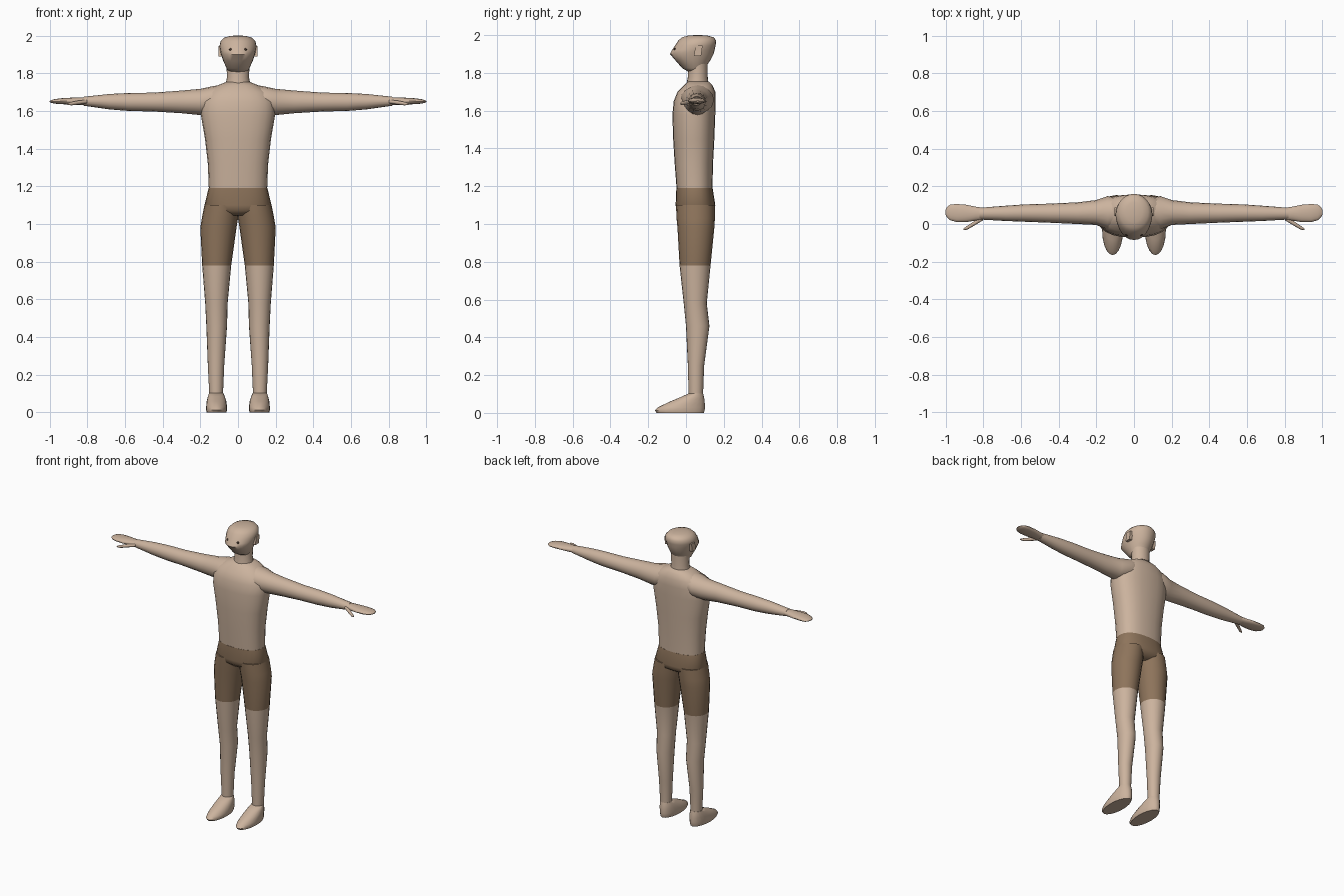
import bpy, bmesh, math
from mathutils import Vector

cube = bpy.data.objects.get("Cube")
if cube:
    bpy.data.objects.remove(cube, do_unlink=True)


def material(name, rgb):
    m = bpy.data.materials.new(name)
    m.use_nodes = True
    m.diffuse_color = (*rgb, 1)
    m.node_tree.nodes["Principled BSDF"].inputs["Base Color"].default_value = (*rgb, 1)
    return m


skin = material("skin", (0.60, 0.45, 0.34))
cloth = material("brown shorts", (0.27, 0.175, 0.105))
dark = material("dark eyes", (0.05, 0.03, 0.02))


def loft(name, rings, axis="z", power=2.0, side=1, sides=20, mat=skin, angle=50):
    """Rings are (position, u low, u high, v low, v high); u, v are x, y or y, z."""
    bm = bmesh.new()
    loops = []
    for p, u0, u1, v0, v1 in rings:
        loop = []
        for i in range(sides):
            a = math.tau * i / sides
            c, s = math.cos(a), math.sin(a)
            u = (u0 + u1) / 2 + (u1 - u0) / 2 * math.copysign(abs(c) ** (2 / power), c)
            v = (v0 + v1) / 2 + (v1 - v0) / 2 * math.copysign(abs(s) ** (2 / power), s)
            co = (u, v, p) if axis == "z" else (p, u, v)
            loop.append(bm.verts.new((co[0] * side, co[1], co[2])))
        loops.append(loop)
    for a, b in zip(loops, loops[1:]):
        for i in range(sides):
            j = (i + 1) % sides
            bm.faces.new((a[i], a[j], b[j], b[i]))
    bm.faces.new(loops[0])
    bm.faces.new(loops[-1])
    return finish(name, bm, mat, angle)


def finish(name, bm, mat, angle=50):
    bmesh.ops.recalc_face_normals(bm, faces=bm.faces)
    me = bpy.data.meshes.new(name)
    bm.to_mesh(me)
    bm.free()
    me.materials.append(mat)
    ob = bpy.data.objects.new(name, me)
    bpy.context.collection.objects.link(ob)
    bpy.ops.object.select_all(action="DESELECT")
    ob.select_set(True)
    bpy.context.view_layer.objects.active = ob
    bpy.ops.object.shade_smooth_by_angle(angle=math.radians(angle))
    return ob


def sym(z, half, y0, y1):
    return (z, -half, half, y0, y1)


# Trunk and hips
loft("torso", [sym(1.19, .155, -.05, .14), sym(1.32, .16, -.06, .143),
               sym(1.45, .175, -.068, .15), sym(1.58, .197, -.072, .155),
               sym(1.65, .195, -.065, .157), sym(1.70, .165, -.045, .155),
               sym(1.735, .11, -.01, .14), sym(1.755, .06, .01, .12)], power=2.4, sides=24)
loft("shorts_hips", [sym(1.045, .09, -.02, .11), sym(1.07, .16, -.05, .15),
                     sym(1.10, .178, -.055, .155), sym(1.19, .156, -.051, .141)],
     power=2.4, sides=24, mat=cloth)

# Neck and head
loft("neck", [sym(1.73, .068, 0, .12), sym(1.78, .058, .01, .115),
              sym(1.85, .062, .01, .115)])
loft("head", [sym(1.805, .045, .015, .095), sym(1.825, .06, -.02, .10),
              sym(1.865, .078, -.055, .128), sym(1.90, .09, -.085, .146),
              sym(1.92, .094, -.075, .151), sym(1.945, .098, -.058, .157),
              sym(1.97, .093, -.042, .160), sym(1.988, .075, -.022, .148),
              sym(1.997, .045, .01, .115), sym(2.0, .015, .045, .08)], sides=24)


def ball(name, centre, radii, mat):
    bm = bmesh.new()
    bmesh.ops.create_uvsphere(bm, u_segments=12, v_segments=8, radius=1)
    for v in bm.verts:
        v.co = Vector([c + r * k for c, r, k in zip(centre, radii, v.co)])
    return finish(name, bm, mat)


for side, word in ((1, "left"), (-1, "right")):
    # Ear block
    bm = bmesh.new()
    bmesh.ops.create_cube(bm, size=1)
    for v in bm.verts:
        v.co = Vector((side * (.094 + v.co.x * .02), .065 + v.co.y * .038 + v.co.z * .008,
                       1.917 + v.co.z * .056))
    finish(word + "_ear", bm, skin, 30)
    ball(word + "_eye", (side * .039, -.056, 1.925), (.008, .009, .008), dark)

    # Arm, hand and thumb
    loft(word + "_arm", [(.07, 0, .135, 1.61, 1.742), (.14, -.03, .148, 1.585, 1.73),
                         (.20, -.005, .127, 1.578, 1.717), (.30, .0, .115, 1.588, 1.708),
                         (.45, .007, .108, 1.597, 1.697), (.58, .012, .104, 1.60, 1.695),
                         (.68, .016, .097, 1.608, 1.69), (.82, .024, .086, 1.628, 1.675)],
         axis="x", side=side, sides=16)
    loft(word + "_hand", [(.79, .026, .084, 1.632, 1.673), (.84, .018, .092, 1.632, 1.672),
                          (.89, .01, .102, 1.634, 1.67), (.94, .01, .106, 1.636, 1.667),
                          (.975, .02, .103, 1.639, 1.662), (.992, .035, .09, 1.643, 1.657),
                          (1.0, .05, .075, 1.647, 1.653)], axis="x", side=side, sides=16)
    loft(word + "_thumb", [(.80, .02, .05, 1.64, 1.66), (.85, -.01, .014, 1.633, 1.655),
                           (.885, -.03, -.01, 1.629, 1.648), (.905, -.033, -.024, 1.632, 1.64)],
         axis="x", side=side, sides=10)

    # Leg with the short's trouser leg above the hem
    hem = .78
    leg = loft(word + "_leg", [(.09, .08, .152, .014, .09), (.25, .073, .16, .01, .096),
                               (.46, .058, .168, 0, .124), (.58, .055, .174, -.012, .110),
                               (hem, .036, .19, -.034, .13), (.98, .008, .20, -.045, .15),
                               (1.03, .0, .192, -.05, .153), (1.10, -.005, .178, -.053, .153)],
               side=side)
    leg.data.materials.append(cloth)
    for f in leg.data.polygons:
        f.material_index = int(f.center.z > hem)

    # Foot
    loft(word + "_foot", [(0, .062, .166, -.155, .094), (.012, .058, .169, -.165, .099),
                          (.03, .058, .169, -.148, .10), (.06, .062, .166, -.085, .099),
                          (.085, .07, .16, -.025, .095), (.102, .078, .154, .012, .091)],
         side=side)
